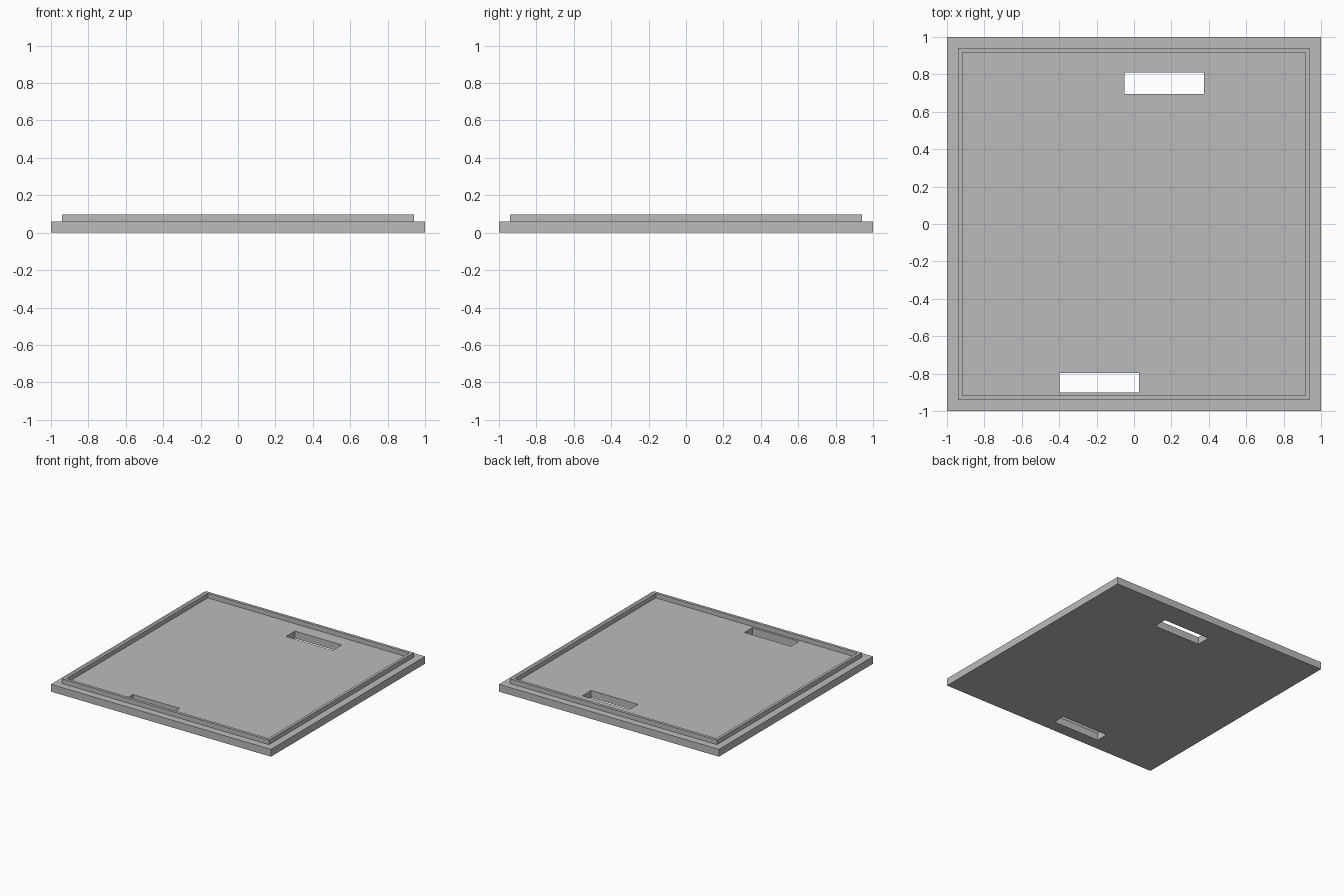
import bpy
import bmesh

if "Cube" in bpy.data.objects:
    bpy.data.objects.remove(bpy.data.objects["Cube"])

BASE_TOP = 0.06
LIP_TOP = 0.098

# Single grey finish
grey = bpy.data.materials.new("plain grey")
grey.use_nodes = True
colour = (0.5, 0.5, 0.5, 1)
grey.diffuse_color = colour
grey.node_tree.nodes["Principled BSDF"].inputs["Base Color"].default_value = colour


def box(name, x0, x1, y0, y1, z0, z1):
    bm = bmesh.new()
    bmesh.ops.create_cube(bm, size=1)
    for v in bm.verts:
        v.co.x = x1 if v.co.x > 0 else x0
        v.co.y = y1 if v.co.y > 0 else y0
        v.co.z = z1 if v.co.z > 0 else z0
    mesh = bpy.data.meshes.new(name)
    bm.to_mesh(mesh)
    bm.free()
    mesh.materials.append(grey)
    obj = bpy.data.objects.new(name, mesh)
    bpy.context.collection.objects.link(obj)
    return obj


def cut(target, cutter):
    mod = target.modifiers.new(cutter.name, 'BOOLEAN')
    mod.operation = 'DIFFERENCE'
    mod.solver = 'EXACT'
    mod.object = cutter
    bpy.context.view_layer.objects.active = target
    bpy.ops.object.modifier_apply(modifier=mod.name)
    bpy.data.objects.remove(cutter)


# Square base plate with two through slots
base = box("base_plate", -1, 1, -1, 1, 0, BASE_TOP)
cut(base, box("back_slot", -0.05, 0.375, 0.695, 0.81, -0.1, 0.2))
cut(base, box("front_slot", -0.397, 0.027, -0.90, -0.797, -0.1, 0.2))

# Thin raised lip set in from the edge
lip = box("raised_lip", -0.94, 0.94, -0.94, 0.94, BASE_TOP, LIP_TOP)
cut(lip, box("lip_opening", -0.917, 0.917, -0.917, 0.917, 0, 0.2))
